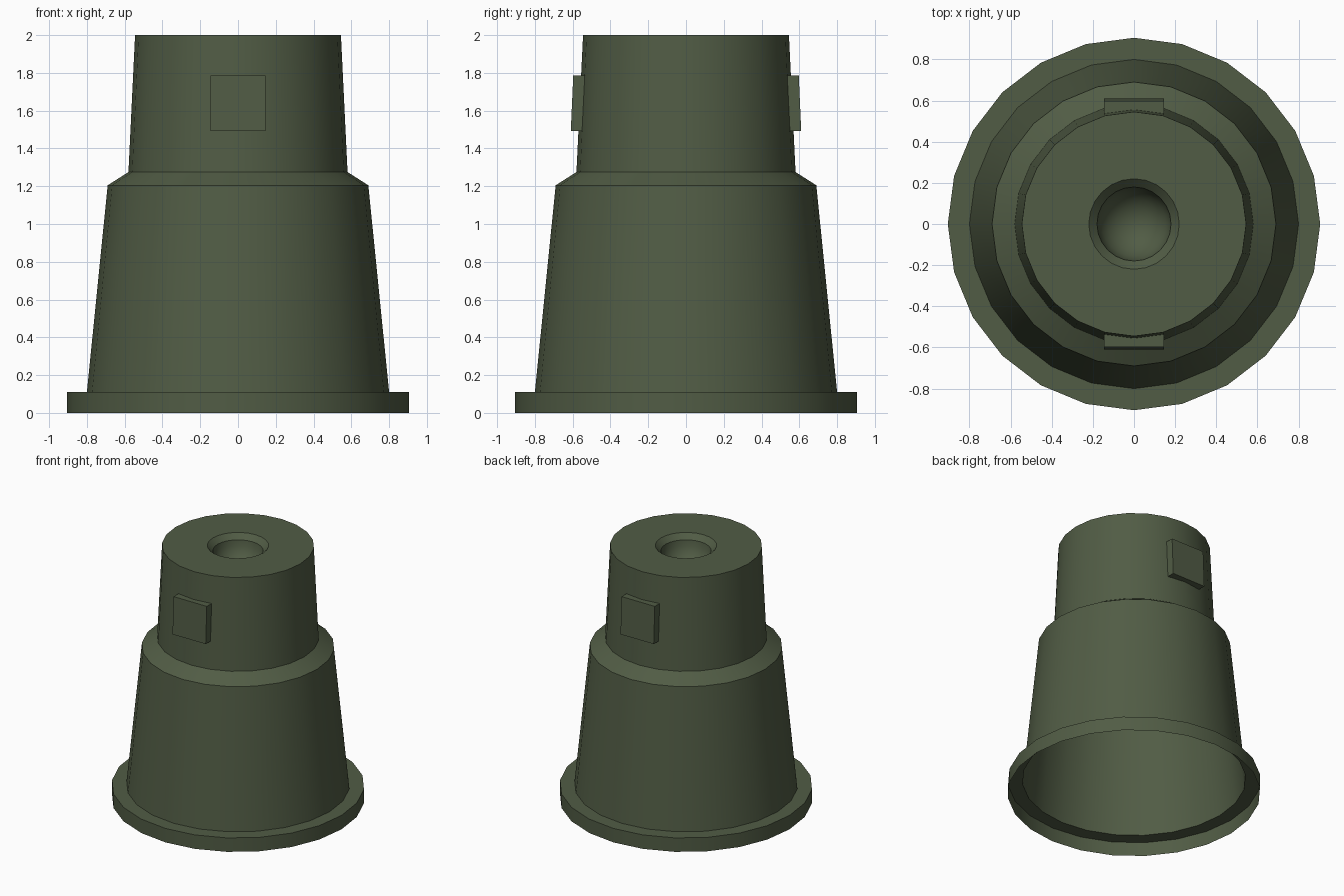
import bpy, bmesh, math

if "Cube" in bpy.data.objects:
    bpy.data.objects.remove(bpy.data.objects["Cube"])

SIDES = 24

mat = bpy.data.materials.new("olive green")
mat.diffuse_color = (0.082, 0.107, 0.059, 1)
mat.use_nodes = True
mat.node_tree.nodes["Principled BSDF"].inputs["Base Color"].default_value = mat.diffuse_color


def add_object(name, bm):
    mesh = bpy.data.meshes.new(name)
    bm.to_mesh(mesh)
    bm.free()
    mesh.materials.append(mat)
    ob = bpy.data.objects.new(name, mesh)
    bpy.context.collection.objects.link(ob)
    return ob


def lathe(name, profile):
    """Spin (radius, z) points into an open shell; a radius of 0 closes it."""
    bm = bmesh.new()
    rings = []
    for r, z in profile:
        if r == 0:
            rings.append([bm.verts.new((0, 0, z))] * SIDES)
        else:
            rings.append([bm.verts.new((r * math.cos(a), r * math.sin(a), z))
                          for a in (2 * math.pi * i / SIDES for i in range(SIDES))])
    for low, high in zip(rings, rings[1:]):
        for i in range(SIDES):
            j = (i + 1) % SIDES
            corners = [low[i], low[j], high[j], high[i]]
            bm.faces.new(list(dict.fromkeys(corners)))
    ob = add_object(name, bm)
    bpy.ops.object.select_all(action='DESELECT')
    bpy.context.view_layer.objects.active = ob
    ob.select_set(True)
    bpy.ops.object.shade_smooth_by_angle(angle=math.radians(30))
    return ob


# Hollow stepped body, open underneath: flange, skirt, shoulder, neck, bevelled socket
profile = [(0.905, 0), (0.905, 0.11), (0.80, 0.11), (0.69, 1.205),
           (0.58, 1.275), (0.545, 2.0), (0.22, 2.0)]
# Rounded bowl inside the socket
STEPS = 6
for k in range(STEPS):
    t = math.pi / 2 * k / STEPS
    profile.append((0.18 * math.cos(t), 1.96 - 0.18 * math.sin(t)))
profile.append((0, 1.78))
lathe("stepped_body", profile)

# Square pads on the front and back of the neck, leaning with its wall
for name, s in (("front_pad", -1), ("back_pad", 1)):
    bm = bmesh.new()
    bmesh.ops.create_cube(bm, size=1)
    for v in bm.verts:
        top = v.co.z > 0
        outer = v.co.y * s > 0
        y = (0.597 if top else 0.61) if outer else (0.535 if top else 0.55)
        v.co = (math.copysign(0.145, v.co.x), s * y, 1.785 if top else 1.492)
    bmesh.ops.recalc_face_normals(bm, faces=bm.faces)
    add_object(name, bm)
